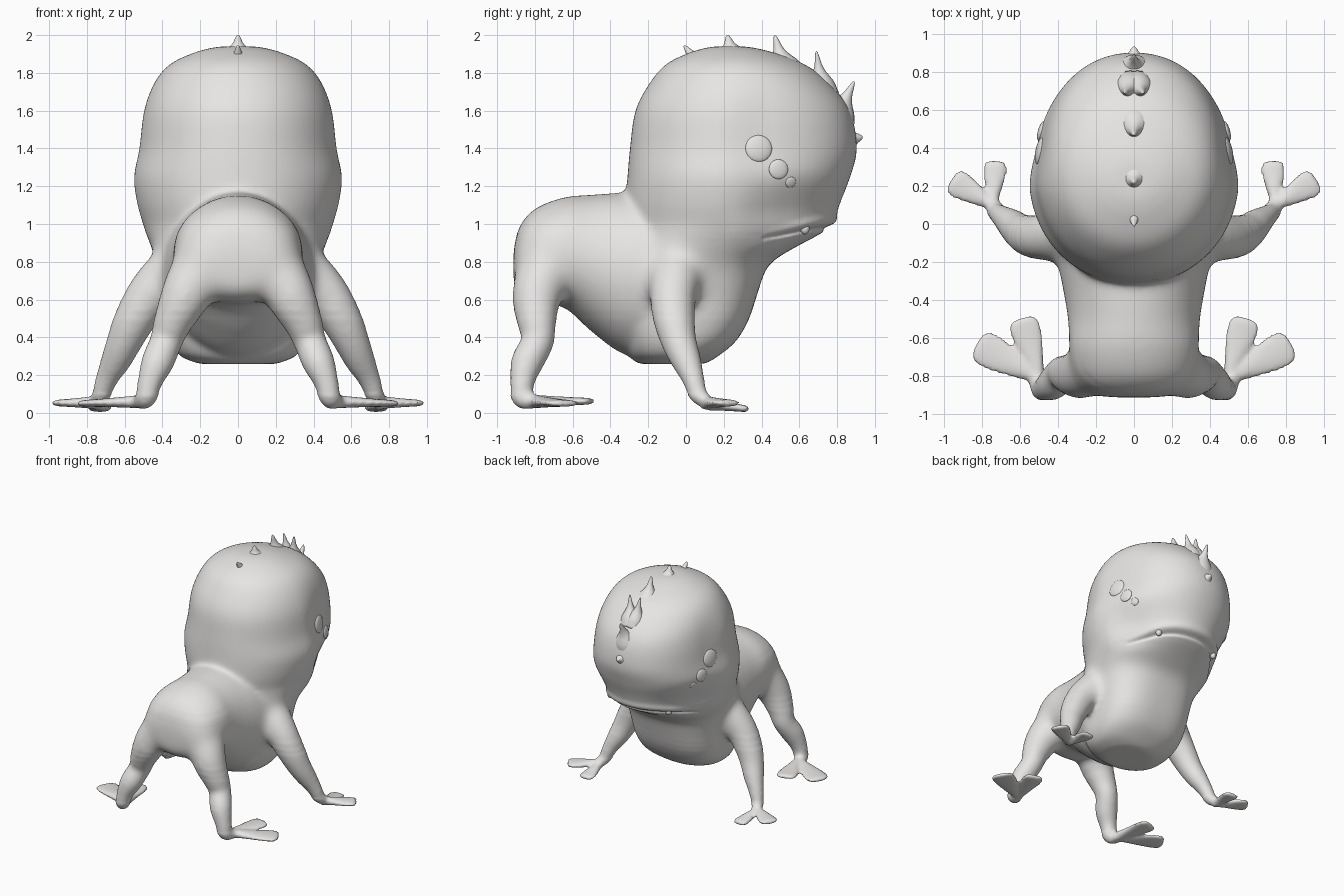
import bpy, bmesh, math
from mathutils import Vector
from mathutils.bvhtree import BVHTree

if "Cube" in bpy.data.objects:
    bpy.data.objects.remove(bpy.data.objects["Cube"])

skin = bpy.data.materials.new("grey clay")
skin.diffuse_color = (0.8, 0.785, 0.775, 1)
skin.use_nodes = True
skin.node_tree.nodes["Principled BSDF"].inputs["Base Color"].default_value = skin.diffuse_color


def finish(name, bm):
    me = bpy.data.meshes.new(name)
    bm.to_mesh(me)
    bm.free()
    ob = bpy.data.objects.new(name, me)
    bpy.context.collection.objects.link(ob)
    me.materials.clear()
    me.materials.append(skin)
    for p in me.polygons:
        p.use_smooth = True
    return ob


def smooth_rows(rows, n=6):
    """Catmull-Rom interpolation of parameter rows."""
    out = []
    for i in range(len(rows) - 1):
        p = [rows[max(0, min(len(rows) - 1, i + k))] for k in (-1, 0, 1, 2)]
        for s in range(n):
            t = s / n
            out.append([0.5 * (2 * b + (c - a) * t + (2 * a - 5 * b + 4 * c - d) * t * t
                               + (3 * b - a - 3 * c + d) * t ** 3) for a, b, c, d in zip(*p)])
    return out + [list(rows[-1])]


def power(v, e):
    return math.copysign(abs(v) ** e, v)


def loft(bm, rings, n=40):
    """Closed skin through rings: (centre, half axis u, half axis v, squareness exponent)."""
    prev, faces = None, []
    for c, u, v, e in rings:
        ring = []
        for k in range(n):
            a = 2 * math.pi * k / n
            ring.append(bm.verts.new(c + u * power(math.cos(a), e) + v * power(math.sin(a), e)))
        if prev:
            for k in range(n):
                j = (k + 1) % n
                faces.append(bm.faces.new((prev[k], prev[j], ring[j], ring[k])))
        else:
            faces.append(bm.faces.new(ring[::-1]))
        prev = ring
    faces.append(bm.faces.new(prev))
    bmesh.ops.recalc_face_normals(bm, faces=faces)


def limb(bm, rows, side):
    """Round tube along (x, y, z, radius)."""
    pts = smooth_rows(rows)
    rings = []
    for i, (x, y, z, r) in enumerate(pts):
        a, b = pts[max(0, i - 1)], pts[min(len(pts) - 1, i + 1)]
        t = Vector((side * (b[0] - a[0]), b[1] - a[1], b[2] - a[2])).normalized()
        u = Vector((0, 1, 0))
        u = (u - t * u.dot(t)).normalized()
        rings.append((Vector((side * x, y, z)), u * r, t.cross(u) * r, 1))
    loft(bm, rings, 24)


def toe(bm, base, tip, width, side):
    """Flat paddle widening towards a rounded tip."""
    a, b = Vector(base), Vector(tip)
    a.x *= side
    b.x *= side
    d = b - a
    u = Vector((-d.y, d.x, 0)).normalized()
    v = d.normalized().cross(u)
    prof = [(-0.08, .3, .034), (.1, .42, .034), (.35, .66, .028), (.65, .92, .022),
            (.85, 1, .019), (.95, .9, .017), (.99, .7, .015), (1.01, .4, .012)]
    loft(bm, [(a + d * t, u * width * w, v * h, 1) for t, w, h in smooth_rows(prof, 3)], 24)


bm = bmesh.new()
# head and chest: (z, back y, front y, half width, squareness)
head = [(1.94, .14, .32, .1, 1), (1.915, .04, .44, .21, 1), (1.85, -.1, .62, .355, 1), (1.75, -.19, .755, .445, .97),
        (1.6, -.268, .868, .505, .95), (1.4, -.297, .905, .53, .94), (1.25, -.31, .87, .557, .94),
        (1.12, -.32, .82, .54, .96), (1.03, -.32, .79, .515, .97), (.985, -.32, .765, .5, .96),
        (.94, -.32, .7, .485, .92), (.86, -.33, .55, .455, .86), (.78, -.34, .435, .425, .79),
        (.65, -.35, .385, .4, .72), (.5, -.35, .335, .385, .72), (.38, -.33, .265, .36, .76),
        (.3, -.3, .17, .305, .84), (.258, -.25, .1, .2, 1)]
loft(bm, [(Vector((0, (a + b) / 2, z)), Vector((w, 0, 0)), Vector((0, (b - a) / 2, 0)), e)
          for z, a, b, w, e in smooth_rows(head)], 64)
# torso: (y, bottom z, top z, half width)
torso = [(-.915, .68, .86, .15), (-.885, .62, .98, .25), (-.8, .58, 1.08, .32), (-.65, .56, 1.14, .345),
         (-.5, .43, 1.155, .35), (-.35, .32, 1.165, .375), (-.2, .28, 1.17, .4), (0, .27, 1.1, .4)]
loft(bm, [(Vector((0, y, (a + b) / 2)), Vector((w, 0, 0)), Vector((0, 0, (b - a) / 2)), 1)
          for y, a, b, w in smooth_rows(torso)], 48)
# legs and toes, mirrored
hind = [(.1, -.66, .88, .12), (.19, -.73, .77, .155), (.28, -.79, .62, .137), (.345, -.79, .48, .105),
        (.38, -.785, .38, .088), (.425, -.84, .27, .088), (.465, -.865, .17, .068), (.49, -.865, .08, .056),
        (.53, -.79, .06, .035)]
front = [(.22, -.03, .8, .14), (.36, -.05, .73, .145), (.48, -.07, .61, .127), (.555, -.06, .48, .11),
         (.605, -.035, .37, .094), (.645, .0, .28, .082), (.69, .035, .19, .063), (.725, .065, .1, .05),
         (.75, .12, .05, .034)]
for s in (1, -1):
    limb(bm, hind, s)
    limb(bm, front, s)
    toe(bm, (.5, -.80, .06), (.59, -.5, .062), .085, s)
    toe(bm, (.5, -.81, .06), (.825, -.635, .05), .097, s)
    toe(bm, (.745, .1, .05), (.73, .33, .02), .064, s)
    toe(bm, (.745, .1, .055), (.96, .232, .052), .077, s)
raw = finish("raw_body", bm)

# fuse all parts into one skin
m = raw.modifiers.new("fuse", 'REMESH')
m.mode = 'VOXEL'
m.voxel_size = 0.014
dg = bpy.context.evaluated_depsgraph_get()
fused = bpy.data.meshes.new_from_object(raw.evaluated_get(dg))
bpy.data.objects.remove(raw)
bm = bmesh.new()
bm.from_mesh(fused)


def relax(verts, times):
    for _ in range(times):
        bmesh.ops.smooth_vert(bm, verts=verts, factor=.5, use_axis_x=True, use_axis_y=True, use_axis_z=True)


relax(bm.verts, 1)
relax([v for v in bm.verts if v.co.z > .1], 12)
# extra softening of shoulders, hips and chest
for low, high in ((.5, 1.0), (.55, .95), (.6, .92)):
    relax([v for v in bm.verts if low < v.co.z < high], 14)


def mouth_z(x):
    return .99 - 1.5 * x ** 4


def ramp(v, a, b):
    t = max(0, min(1, (v - a) / (b - a)))
    return t * t * (3 - 2 * t)


# cheeks and muzzle narrow towards the face; mouth groove under a soft lip
for v in bm.verts:
    x, y, z = v.co
    if y > .15 and z > .85:
        cheek = .06 * ramp(y, .15, .45) * ramp(z, .9, 1.1) * (1 - ramp(z, 1.55, 1.9))
        muzzle = .1 * ramp(y, .25, .55) * ramp(z, .85, .95) * (1 - ramp(z, 1.0, 1.3))
        v.co.x *= 1 - cheek - muzzle
    if y > .4 and abs(x) < .46 and .8 < z < 1.15:
        out = Vector((x, y - .25, 0)).normalized()
        d = z - mouth_z(x)
        fade = min(1, (.46 - abs(x)) / .1)
        v.co += out * fade * (.012 * math.exp(-((d - .03) / .03) ** 2) - .022 * math.exp(-((d + .012) / .014) ** 2))
bm.normal_update()
tree = BVHTree.FromBMesh(bm)
finish("body", bm)


def bead(name, pos, normal, r, depth):
    """Flattened ball lying on the skin."""
    bm = bmesh.new()
    bmesh.ops.create_uvsphere(bm, u_segments=28, v_segments=16, radius=1)
    ob = finish(name, bm)
    ob.scale = (r, r, depth)
    ob.rotation_euler = normal.to_track_quat('Z', 'Y').to_euler()
    ob.location = pos


# three eyes per side
for s in (1, -1):
    for y, z, r in ((.385, 1.4, .072), (.49, 1.29, .052), (.555, 1.22, .03)):
        p, n, _, _ = tree.ray_cast(Vector((2 * s, y, z)), Vector((-s, 0, 0)))
        bead("eye", p - n * r * .03, n, r, r * .3)
    # small tooth at the lip
    p, n, _, _ = tree.ray_cast(Vector((2 * s, .63, .975)), Vector((-s, 0, 0)))
    bead("tooth", p, Vector((0, 0, 1)), .024, .03)


def spike(base, tip, r):
    """Thorn with a flared foot sunk into the skin."""
    a, b = Vector(base), Vector(tip)
    d = b - a
    u = Vector((1, 0, 0))
    u = (u - d * (u.dot(d) / d.length_squared)).normalized()
    v = d.normalized().cross(u)
    bm = bmesh.new()
    prof = [(-.6, 2.2), (-.2, 1.8), (.05, 1.3), (.25, .85), (.5, .5), (.8, .28), (.95, .15), (1, .03)]
    loft(bm, [(a + d * t, u * r * w, v * r * w, 1) for t, w in smooth_rows(prof, 3)], 20)
    finish("spike", bm)


# crest of spikes down the middle of the head, ending in a nose bump
spike((0, .05, 1.865), (0, -.01, 1.945), .045)
spike((0, .235, 1.915), (0, .22, 2.0), .055)
spike((0, .505, 1.865), (0, .47, 2.0), .05)
for s in (1, -1):
    spike((s * .03, .71, 1.77), (s * .05, .69, 1.915), .04)
spike((0, .825, 1.62), (0, .89, 1.755), .05)
spike((0, .87, 1.45), (0, .935, 1.46), .06)
